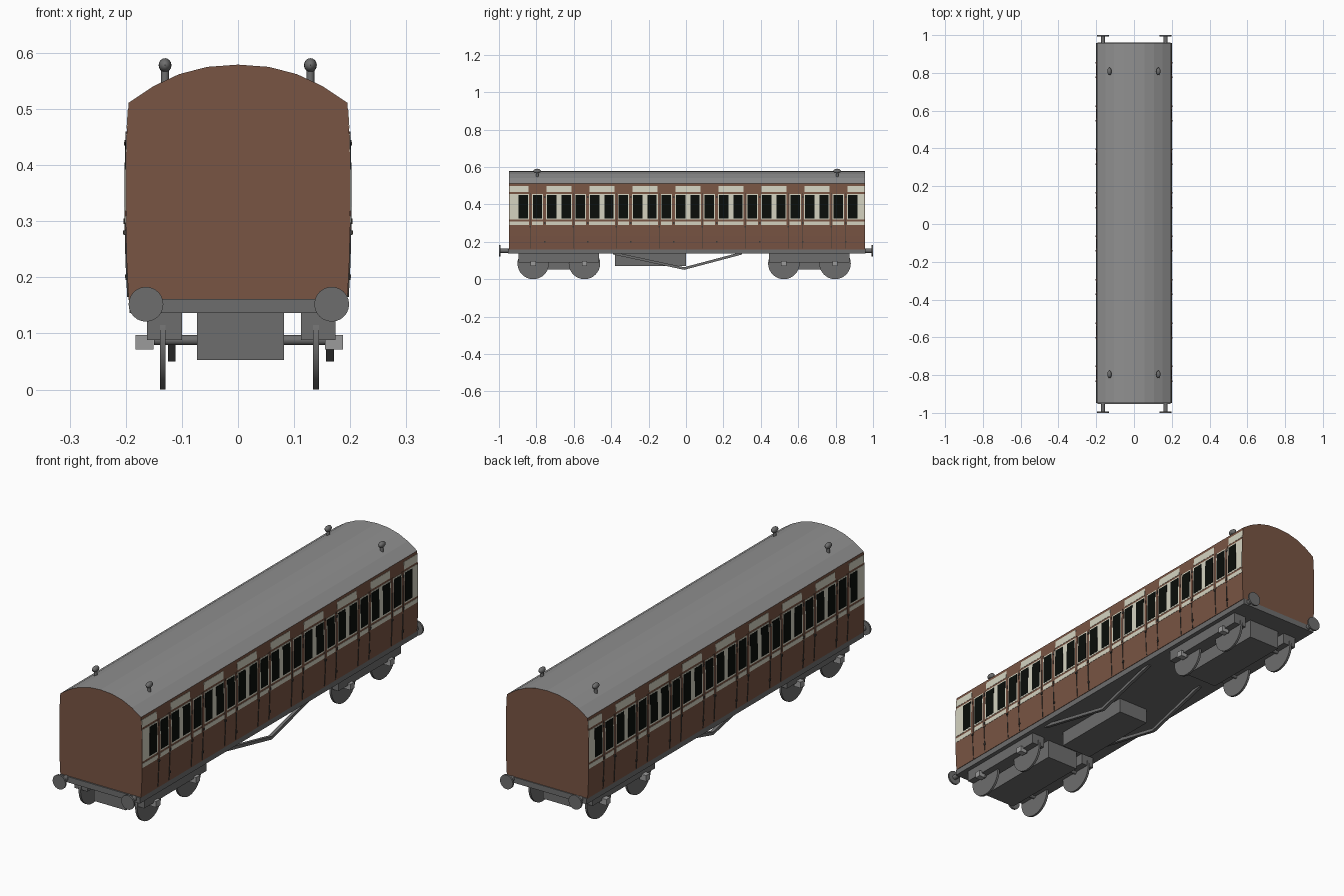
import bpy, bmesh, math
from mathutils import Vector

if "Cube" in bpy.data.objects:
    bpy.data.objects.remove(bpy.data.objects["Cube"])


def material(name, r, g, b):
    m = bpy.data.materials.new(name)
    m.diffuse_color = (r, g, b, 1)
    m.use_nodes = True
    m.node_tree.nodes["Principled BSDF"].inputs["Base Color"].default_value = m.diffuse_color
    return m


BROWN = material("brown_paint", 0.19, 0.09, 0.057)
CREAM = material("cream_paint", 0.66, 0.65, 0.53)
BLACK = material("window_black", 0.003, 0.004, 0.003)
ROOF = material("roof_grey", 0.28, 0.28, 0.28)
GREY = material("chassis_grey", 0.155, 0.155, 0.155)
LIGHT = material("axlebox_grey", 0.33, 0.33, 0.33)
DARK = material("fitting_dark", 0.05, 0.045, 0.04)


def finish(name, bm, *mats):
    bmesh.ops.recalc_face_normals(bm, faces=bm.faces)
    me = bpy.data.meshes.new(name)
    bm.to_mesh(me)
    bm.free()
    for m in mats:
        me.materials.append(m)
    ob = bpy.data.objects.new(name, me)
    bpy.context.collection.objects.link(ob)
    return ob


def add_hexa(bm, pts):
    # box from 4 bottom and 4 top corners
    v = [bm.verts.new(p) for p in pts]
    for f in ((0, 1, 2, 3), (4, 5, 6, 7), (0, 1, 5, 4), (1, 2, 6, 5), (2, 3, 7, 6), (3, 0, 4, 7)):
        bm.faces.new([v[i] for i in f])


def add_box(bm, x0, x1, y0, y1, z0, z1):
    add_hexa(bm, [(x, y, z) for z in (z0, z1)
                  for x, y in ((x0, y0), (x1, y0), (x1, y1), (x0, y1))])


def add_rod(bm, a, b, r, sides=24):
    a, b = Vector(a), Vector(b)
    d = b - a
    mat = d.to_track_quat('Z', 'Y').to_matrix().to_4x4()
    mat.translation = (a + b) / 2
    bmesh.ops.create_cone(bm, cap_ends=True, segments=sides, radius1=r, radius2=r,
                          depth=d.length, matrix=mat)


def smooth(ob):
    bpy.context.view_layer.objects.active = ob
    ob.select_set(True)
    bpy.ops.object.shade_smooth_by_angle(angle=math.radians(35))
    ob.select_set(False)


Y0, Y1 = -0.947, 0.957

# body shell: bowed sides and arched roof, extruded along y
side = [(0.195, 0.16), (0.1985, 0.23), (0.2, 0.30), (0.2, 0.39), (0.1985, 0.45), (0.195, 0.511)]
arch = [(0.15, 0.541), (0.105, 0.562), (0.055, 0.575), (0, 0.579)]
half = side + arch
profile = half + [(-x, z) for x, z in reversed(half[:-1])]
bm = bmesh.new()
cap = bm.faces.new([bm.verts.new((x, Y0, z)) for x, z in profile])
ext = bmesh.ops.extrude_face_region(bm, geom=[cap])
bmesh.ops.translate(bm, vec=(0, Y1 - Y0, 0),
                    verts=[e for e in ext["geom"] if isinstance(e, bmesh.types.BMVert)])
for f in bm.faces:
    if abs(f.normal.y) < 0.5 and f.calc_center_median().z > 0.515:
        f.material_index = 1
finish("coach_body", bm, BROWN, ROOF)


def side_x(z):
    for (xa, za), (xb, zb) in zip(side, side[1:]):
        if z <= zb:
            return xa + (xb - xa) * (z - za) / (zb - za)
    return side[-1][0]


def plate(bm, ya, yb, za, zb, t):
    # thin plates on both sides, split at profile heights to follow the bow
    cuts = [za] + [z for _, z in side if za < z < zb] + [zb]
    for s in (1, -1):
        for lo, hi in zip(cuts, cuts[1:]):
            add_hexa(bm, [(s * (side_x(z) + o), y, z) for z in (lo, hi)
                          for o, y in ((-0.003, ya), (t, ya), (t, yb), (-0.003, yb))])


# painted sides: 24 windows, every third one is a door
STEP, MID = 0.0766, 0.01
win = [MID + (i - 11.5) * STEP for i in range(24)]
doors = win[1::3]
cream, glass, posts, gaps, hinges = (bmesh.new() for _ in range(5))

plate(cream, Y0 + 0.002, Y1 - 0.002, 0.318, 0.456, 0.001)    # window band
plate(cream, Y0 + 0.002, Y1 - 0.002, 0.290, 0.309, 0.001)    # waist stripe
edges = [Y0 + 0.002] + [e for d in doors for e in (d - 0.048, d + 0.048)] + [Y1 - 0.002]
for a, b in zip(edges[::2], edges[1::2]):                    # upper panels
    plate(cream, a, b, 0.465, 0.498, 0.001)
for y in win:
    plate(glass, y - 0.025, y + 0.025, 0.325, 0.450, 0.002)
for d in doors:
    for s in (-1, 1):
        e = d + s * 0.038
        plate(posts, e - 0.008, e + 0.008, 0.285, 0.460, 0.0018)
        plate(gaps, e - 0.001, e + 0.001, 0.165, 0.460, 0.0022)
    for z in (0.20, 0.30, 0.44):
        plate(hinges, d + 0.036, d + 0.044, z - 0.005, z + 0.005, 0.004)
    plate(hinges, d - 0.042, d - 0.034, 0.275, 0.283, 0.005)
finish("cream_panels", cream, CREAM)
finish("windows", glass, BLACK)
finish("door_posts", posts, BROWN)
finish("door_gaps", gaps, DARK)
finish("door_hinges_and_handles", hinges, DARK)

# underframe and equipment box
bm = bmesh.new()
add_box(bm, -0.193, 0.193, Y0 - 0.006, Y1 + 0.004, 0.136, 0.161)
finish("underframe", bm, GREY)
bm = bmesh.new()
add_box(bm, -0.07, 0.078, -0.38, 0.0, 0.07, 0.138)
finish("equipment_box", bm, GREY)

# truss rods
bm = bmesh.new()
for x in (-0.118, 0.164):
    path = [(-0.39, 0.14), (-0.01, 0.058), (0.30, 0.14)]
    for (ya, za), (yb, zb) in zip(path, path[1:]):
        add_hexa(bm, [(x + dx, y, z + dz) for dz in (-0.008, 0.006)
                      for dx, y, z in ((-0.007, ya, za), (0.007, ya, za),
                                       (0.007, yb, zb), (-0.007, yb, zb))])
finish("truss_rods", bm, GREY)

# bogies: side frames, centre beam, wheels, axles and axleboxes
frames, wheels, boxes = bmesh.new(), bmesh.new(), bmesh.new()
for yc in (-0.68, 0.66):
    add_box(frames, -0.073, 0.082, yc - 0.21, yc + 0.21, 0.053, 0.138)
    for x in (-0.131, 0.143):
        add_box(frames, x - 0.031, x + 0.031, yc - 0.215, yc + 0.215, 0.088, 0.138)
    for y in (yc - 0.137, yc + 0.137):
        add_rod(wheels, (-0.15, y, 0.088), (0.155, y, 0.088), 0.009, 12)
        for x in (-0.134, 0.139):
            add_rod(wheels, (x - 0.005, y, 0.084), (x + 0.005, y, 0.084), 0.084, 32)
        for x in (-0.167, 0.171):
            add_box(boxes, x - 0.016, x + 0.016, y - 0.014, y + 0.014, 0.071, 0.097)
finish("bogie_frames", frames, GREY)
smooth(finish("wheels_and_axles", wheels, GREY))
finish("axleboxes", boxes, LIGHT)

# buffers
bm = bmesh.new()
for x in (-0.164, 0.167):
    for s in (-1, 1):
        add_rod(bm, (x, s * 0.94, 0.152), (x, s * 0.993, 0.152), 0.011, 16)
        add_rod(bm, (x, s * 0.992, 0.152), (x, s, 0.152), 0.031, 24)
smooth(finish("buffers", bm, GREY))

# roof ventilators: stem with an oval cap
bm = bmesh.new()
for x in (-0.13, 0.129):
    for y in (-0.796, 0.808):
        add_rod(bm, (x, y, 0.54), (x, y, 0.575), 0.007, 12)
        geo = bmesh.ops.create_uvsphere(bm, u_segments=16, v_segments=8, radius=1)
        bmesh.ops.scale(bm, vec=(0.0115, 0.02, 0.0125), verts=geo["verts"])
        bmesh.ops.translate(bm, vec=(x, y, 0.578), verts=geo["verts"])
smooth(finish("roof_ventilators", bm, GREY))
